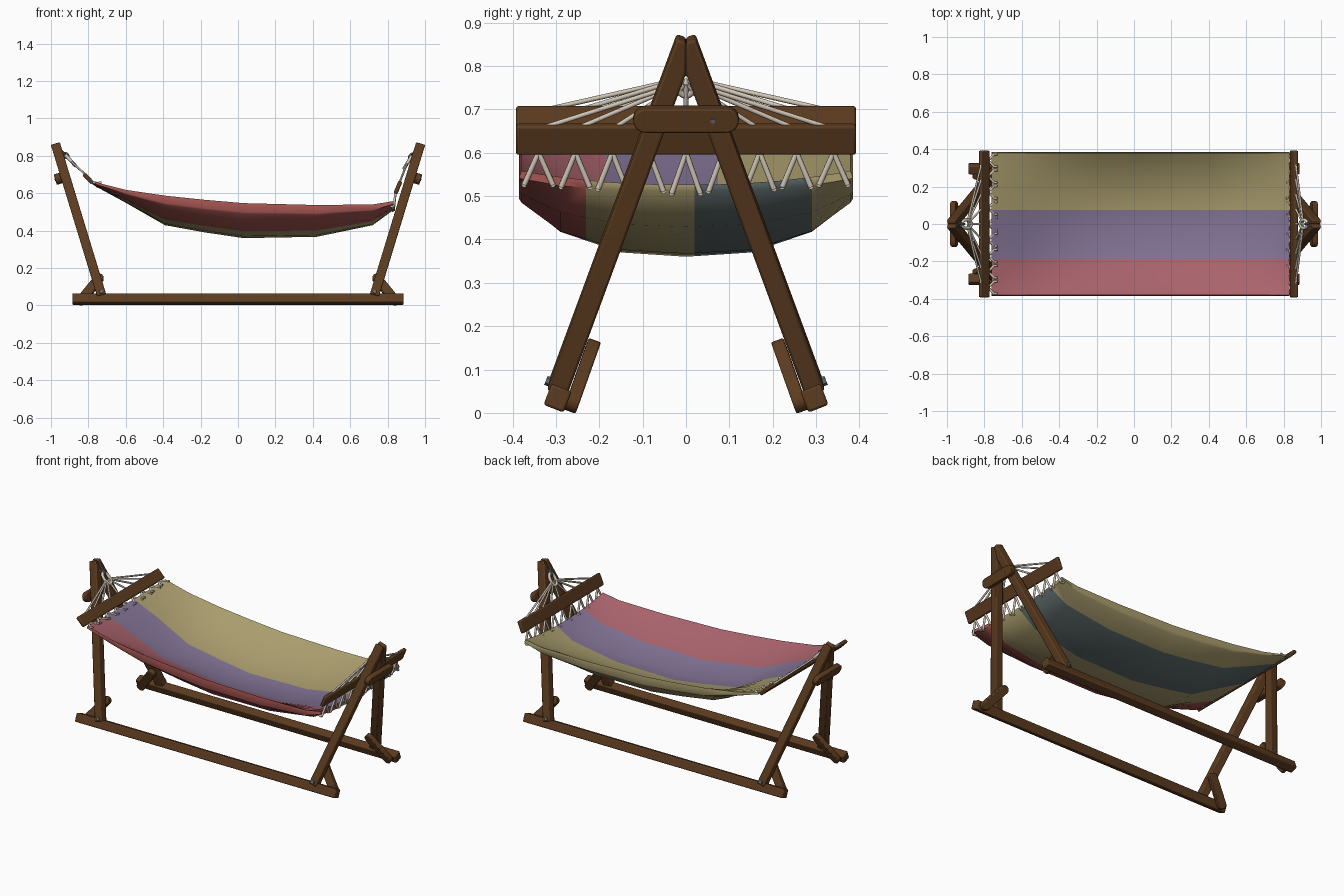
import bpy, bmesh, math
from mathutils import Vector as V, Matrix

if "Cube" in bpy.data.objects:
    bpy.data.objects.remove(bpy.data.objects["Cube"])


def mat(name, r, g, b):
    m = bpy.data.materials.new(name)
    m.diffuse_color = (r, g, b, 1)
    m.use_nodes = True
    m.node_tree.nodes["Principled BSDF"].inputs["Base Color"].default_value = m.diffuse_color
    return m


WOOD = mat("brown wood", 0.106, 0.044, 0.014)
PINK = mat("pink cloth", 0.400, 0.125, 0.150)
RED = mat("red cloth", 0.390, 0.095, 0.085)
PURPLE = mat("purple cloth", 0.225, 0.172, 0.300)
OLIVE = mat("olive cloth", 0.400, 0.335, 0.155)
SLATE = mat("slate cloth", 0.110, 0.140, 0.142)
ROPE = mat("pale rope", 0.640, 0.570, 0.470)
STEEL = mat("grey steel", 0.120, 0.145, 0.160)


def finish(name, bm, mats, bevel=0, smooth=35):
    bmesh.ops.recalc_face_normals(bm, faces=bm.faces)
    me = bpy.data.meshes.new(name)
    bm.to_mesh(me)
    bm.free()
    for m in mats:
        me.materials.append(m)
    ob = bpy.data.objects.new(name, me)
    bpy.context.collection.objects.link(ob)
    if bevel:
        b = ob.modifiers.new("bevel", "BEVEL")
        b.width, b.segments, b.limit_method = bevel, 2, 'ANGLE'
    bpy.context.view_layer.objects.active = ob
    ob.select_set(True)
    bpy.ops.object.shade_smooth_by_angle(angle=math.radians(smooth))
    ob.select_set(False)
    return ob


def frame(a, b, normal):
    d = (b - a).normalized()
    w = normal.cross(d).normalized()
    return d, w, d.cross(w)


def beam(name, a, b, width, thick, normal, cut=False):
    # square timber from a to b; cut mitres it at the centre plane
    a, b = V(a), V(b)
    d, w, n = frame(a, b, V(normal))
    bm = bmesh.new()
    m = Matrix((d * (b - a).length, w * width, n * thick)).transposed().to_4x4()
    bmesh.ops.create_cube(bm, size=1, matrix=Matrix.Translation((a + b) / 2) @ m)
    if cut:
        side = 1 if a.y > 0 else -1
        bmesh.ops.bisect_plane(bm, geom=bm.verts[:] + bm.edges[:] + bm.faces[:],
                               plane_co=(0, 0, 0), plane_no=(0, -side, 0), clear_outer=True)
        bmesh.ops.holes_fill(bm, edges=bm.edges)
    finish(name, bm, [WOOD], 0.006)


def plate(name, a, b, width, thick, normal):
    # board with rounded ends
    a, b = V(a), V(b)
    d, w, n = frame(a, b, V(normal))
    r = width / 2
    pts = []
    for c, s in ((b, 1), (a, -1)):
        for i in range(9):
            t = math.pi * (i / 8 - 0.5)
            pts.append(c - d * s * r + (d * math.cos(t) + w * math.sin(t)) * r * s)
    bm = bmesh.new()
    f = bm.faces.new([bm.verts.new(p - n * thick / 2) for p in pts])
    ext = bmesh.ops.extrude_face_region(bm, geom=[f])
    bmesh.ops.translate(bm, vec=n * thick,
                        verts=[v for v in ext["geom"] if isinstance(v, bmesh.types.BMVert)])
    finish(name, bm, [WOOD], 0.004)


def rod(bm, a, b, r, sides=8):
    a, b = V(a), V(b)
    q = (b - a).to_track_quat('Z', 'Y').to_matrix().to_4x4()
    bmesh.ops.create_cone(bm, cap_ends=True, segments=sides, radius1=r, radius2=r,
                          depth=(b - a).length, matrix=Matrix.Translation((a + b) / 2) @ q)


def ring(bm, c, along, side, length, width, r):
    # oval ring in the plane of two directions
    c, u = V(c), V(along).normalized()
    s = V(side).normalized()
    n = u.cross(s).normalized()
    N, M = 20, 8
    rows = []
    for i in range(N):
        t = 2 * math.pi * i / N
        o = u * math.cos(t) + s * math.sin(t)
        p = c + u * math.cos(t) * length / 2 + s * math.sin(t) * width / 2
        rows.append([bm.verts.new(p + (o * math.cos(k * 2 * math.pi / M)
                                       + n * math.sin(k * 2 * math.pi / M)) * r) for k in range(M)])
    for i in range(N):
        for k in range(M):
            bm.faces.new((rows[i][k], rows[(i + 1) % N][k],
                          rows[(i + 1) % N][(k + 1) % M], rows[i][(k + 1) % M]))


# Stand
for sy, yn in ((-1, "front"), (1, "back")):
    beam(f"{yn}_base_rail", (-0.885, sy * 0.296, 0.034), (0.885, sy * 0.296, 0.034),
         0.05, 0.052, (0, -sy * 0.36, 0.93))
    for sx, xn in ((-1, "left"), (1, "right")):
        normal = V((sx * 0.955, 0, -0.296))
        beam(f"{yn}_{xn}_leg", (sx * 0.728, sy * 0.298, 0.05), (sx * 0.975, -sy * 0.001, 0.860),
             0.048, 0.05, normal, True)
        plate(f"{yn}_{xn}_brace", (sx * 0.855, sy * 0.267, 0.008), (sx * 0.728, sy * 0.212, 0.163),
              0.05, 0.03, V((0, sy * 0.93, 0.36)))
        # bolt at the foot
        bm = bmesh.new()
        rod(bm, (sx * 0.732, sy * 0.30, 0.066), (sx * 0.732, sy * 0.323, 0.075), 0.011, 6)
        finish(f"{yn}_{xn}_foot_bolt", bm, [STEEL])

for sx, xn in ((-1, "left"), (1, "right")):
    plate(f"{xn}_collar_board", (sx * 0.962, -0.122, 0.677), (sx * 0.962, 0.122, 0.677),
          0.058, 0.032, V((sx * 0.955, 0, -0.296)))
    bm = bmesh.new()
    rod(bm, (sx * 0.97, 0.062, 0.675), (sx * 0.980, 0.062, 0.672), 0.006, 6)
    finish(f"{xn}_collar_bolt", bm, [STEEL])

# Suspension: per end  bar top edge, bar bottom edge, ring centre, cloth edge
ENDS = {
    "left": (V((-0.822, 0, 0.700)), V((-0.780, 0, 0.657)), V((-0.895, 0, 0.775)), V((-0.748, 0, 0.634))),
    "right": (V((0.868, 0, 0.662)), V((0.842, 0, 0.600)), V((0.908, 0, 0.765)), V((0.832, 0, 0.506))),
}
Y = V((0, 1, 0))
for xn, (top, low, eye, hem) in ENDS.items():
    sx = -1 if xn == "left" else 1
    mid, d = (top + low) / 2, (low - top).normalized()
    beam(f"{xn}_spreader_bar", mid - Y * 0.392, mid + Y * 0.392,
         (low - top).length + 0.006, 0.022, d.cross(Y))
    # steel eye and links
    hang = V((sx * 0.950, 0, 0.835))
    run = eye - hang
    bm = bmesh.new()
    rod(bm, hang + V((sx * 0.02, 0, 0.006)), hang + run * 0.2, 0.006)
    ring(bm, hang + run * 0.3, run, Y, 0.035, 0.026, 0.005)
    ring(bm, hang + run * 0.55, run, run.cross(Y), 0.035, 0.022, 0.005)
    finish(f"{xn}_chain", bm, [STEEL], smooth=60)
    # rope ring, fan and lacing
    bm = bmesh.new()
    ring(bm, eye, run, Y, 0.075, 0.045, 0.009)
    for i in range(-4, 5):
        y = i * 0.085
        hole = top + Y * y + d * 0.015 + V((0, 0, 0.006))
        rod(bm, eye + run.normalized() * 0.01 + Y * i * 0.005, hole, 0.0055)
        rod(bm, hole, low + Y * y, 0.0055)
        for s in (-1, 1):
            foot = hem + Y * (y + s * 0.033) + V((0, 0, abs(i) * 0.005))
            rod(bm, low + Y * y, foot, 0.0065)
            # loop tucked under the cloth edge
            rod(bm, foot, foot + V((-sx * 0.018, 0, 0.004)), 0.0065)
    finish(f"{xn}_ropes", bm, [ROPE], smooth=60)

# Padded cloth: stations along x with centre height, edge height and padding
STATIONS = [(-0.762, 0.640, 0.655, 0.008), (-0.6, 0.552, 0.614, 0.025), (-0.39, 0.432, 0.583, 0.035),
            (-0.18, 0.394, 0.561, 0.036), (0.03, 0.363, 0.543, 0.036), (0.42, 0.370, 0.533, 0.036),
            (0.72, 0.432, 0.536, 0.025), (0.832, 0.514, 0.554, 0.008)]
PROFILE = [(0, 0), (0.15, 0.055), (0.29, 0.32), (0.379, 0.72), (0.385, 0.78)]


def rise(y):
    for (y0, f0), (y1, f1) in zip(PROFILE, PROFILE[1:]):
        if abs(y) <= y1:
            return f0 + (f1 - f0) * (abs(y) - y0) / (y1 - y0)
    return PROFILE[-1][1]


COLS = sorted([s * p[0] for p in PROFILE[1:] for s in (-1, 1)]
              + [0, -0.23, -0.19, -0.07, 0.02, 0.075, 0.22, -0.34, 0.34])
bm = bmesh.new()
T = [[bm.verts.new((x, y * 0.985, zc + pad + (ze - zc - pad) * abs(y / 0.385) ** 2.2 + 0.004))
      for y in COLS] for x, zc, ze, pad in STATIONS]
B = [[bm.verts.new((x, y, zc + (ze - zc) * rise(y) - 0.003)) for y in COLS]
     for x, zc, ze, pad in STATIONS]


def face(vs, index):
    bm.faces.new(vs).material_index = index


nx, ny = len(STATIONS), len(COLS)
for j in range(ny - 1):
    y = (COLS[j] + COLS[j + 1]) / 2
    over = 0 if y < -0.19 else 2 if y < 0.075 else 3
    under = 1 if y < -0.23 else 3 if y < 0.02 or y > 0.29 else 4
    for i in range(nx - 1):
        face((T[i][j], T[i + 1][j], T[i + 1][j + 1], T[i][j + 1]), over)
        face((B[i][j], B[i][j + 1], B[i + 1][j + 1], B[i + 1][j]), under)
    for i in (0, nx - 1):
        face((T[i][j], T[i][j + 1], B[i][j + 1], B[i][j]), under)
for j, c in ((0, 1), (ny - 1, 3)):
    for i in range(nx - 1):
        face((T[i][j], T[i + 1][j], B[i + 1][j], B[i][j]), c)
finish("hammock_cloth", bm, [PINK, RED, PURPLE, OLIVE, SLATE], smooth=60)
